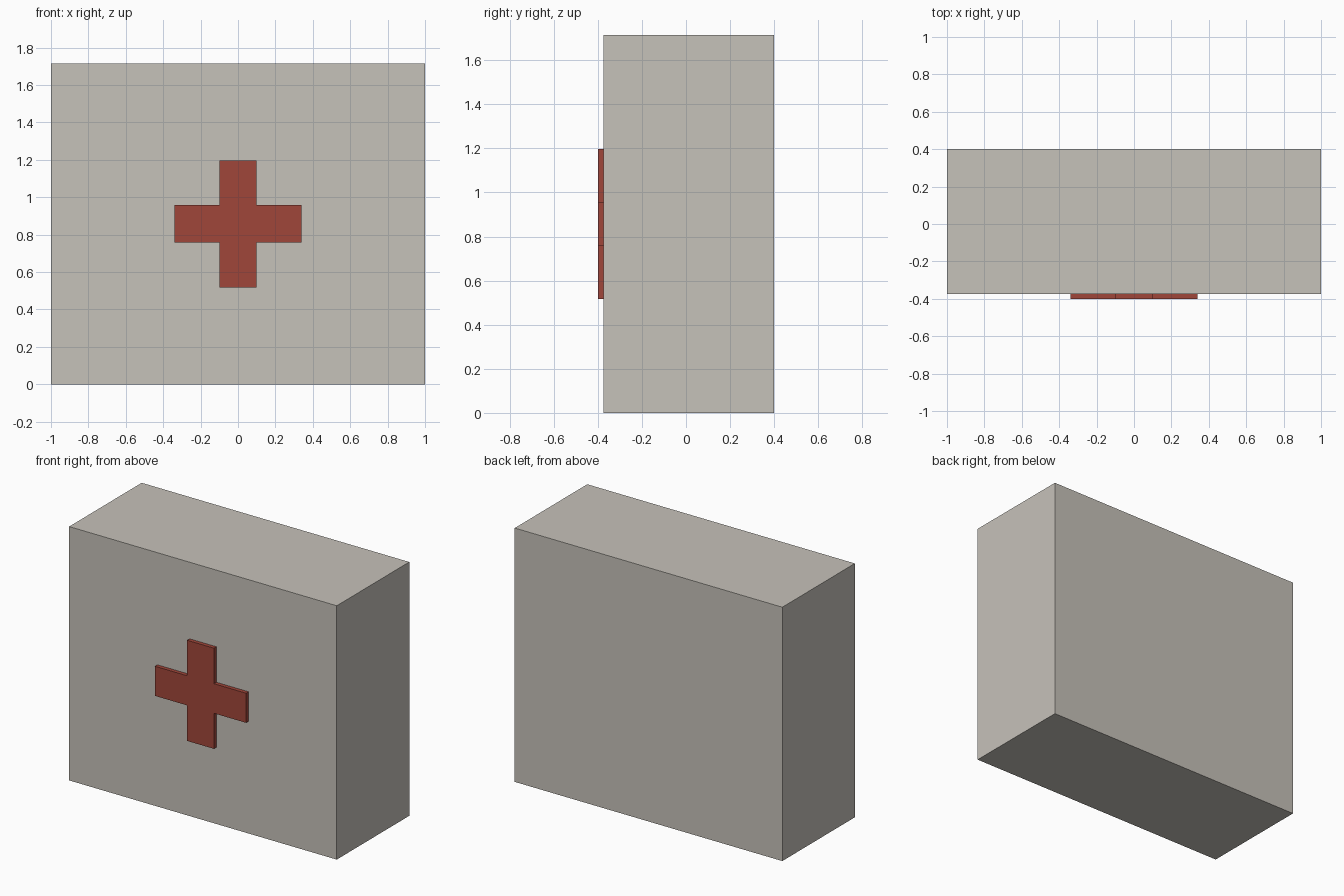
import bpy
import bmesh

if "Cube" in bpy.data.objects:
    bpy.data.objects.remove(bpy.data.objects["Cube"])


def material(name, rgb):
    m = bpy.data.materials.new(name)
    m.diffuse_color = (*rgb, 1.0)
    m.use_nodes = True
    m.node_tree.nodes["Principled BSDF"].inputs["Base Color"].default_value = m.diffuse_color
    return m


def extrude_profile(name, points, y_front, y_back, mat):
    """Extrude an x-z outline from y_front to y_back."""
    bm = bmesh.new()
    face = bm.faces.new([bm.verts.new((x, y_front, z)) for x, z in points])
    result = bmesh.ops.extrude_face_region(bm, geom=[face], use_keep_orig=True)
    verts = [v for v in result["geom"] if isinstance(v, bmesh.types.BMVert)]
    bmesh.ops.translate(bm, verts=verts, vec=(0, y_back - y_front, 0))
    bmesh.ops.recalc_face_normals(bm, faces=bm.faces)
    mesh = bpy.data.meshes.new(name)
    bm.to_mesh(mesh)
    bm.free()
    mesh.materials.append(mat)
    obj = bpy.data.objects.new(name, mesh)
    bpy.context.collection.objects.link(obj)
    return obj


WIDTH, HEIGHT = 2.0, 1.715
FRONT, BACK, PLATE_FRONT = -0.374, 0.4, -0.4

warm_grey = material("warm_grey", (0.565, 0.539, 0.491))
red = material("red", (0.352, 0.061, 0.042))

# Cabinet body
w = WIDTH / 2
extrude_profile("cabinet_body", [(-w, 0), (w, 0), (w, HEIGHT), (-w, HEIGHT)],
                FRONT, BACK, warm_grey)

# Raised cross in the middle of the front: one arm corner turned four times
arm, half, mid = 0.34, 0.10, HEIGHT / 2
outline = []
corner = [(arm, -half), (arm, half), (half, half)]
for _ in range(4):
    outline += [(x, z + mid) for x, z in corner]
    corner = [(-z, x) for x, z in corner]
extrude_profile("front_cross", outline, PLATE_FRONT, FRONT, red)
